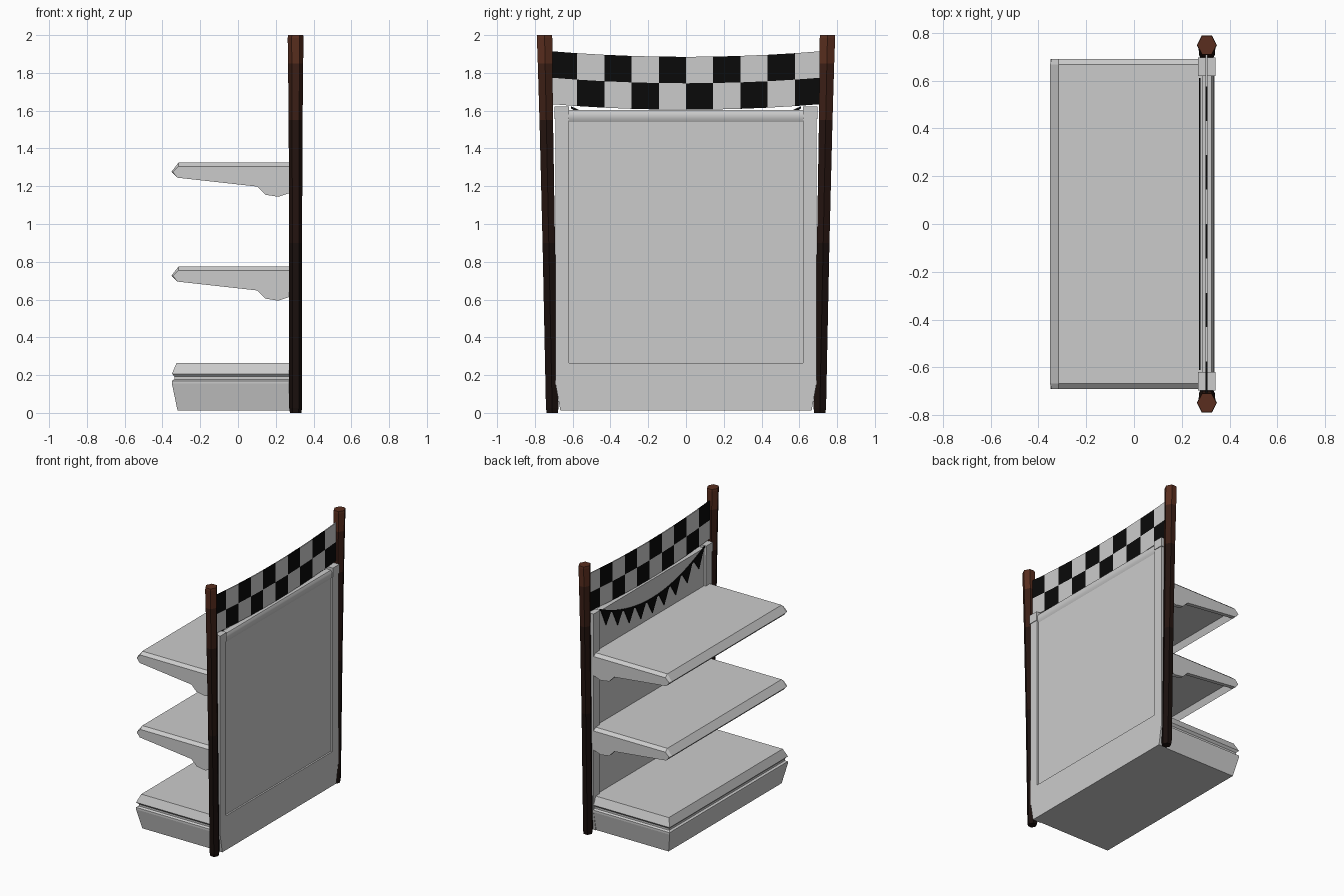
import bpy, bmesh, math

if "Cube" in bpy.data.objects:
    bpy.data.objects.remove(bpy.data.objects["Cube"])


def material(name, rgb):
    m = bpy.data.materials.new(name)
    m.diffuse_color = (*rgb, 1)
    m.use_nodes = True
    m.node_tree.nodes["Principled BSDF"].inputs["Base Color"].default_value = m.diffuse_color
    return m


BLACK = material("black_cloth", (0.003, 0.003, 0.003))
WOOD = [material("wood_dark", (0.010, 0.005, 0.004)),
        material("wood_mid", (0.018, 0.007, 0.005)),
        material("wood_light", (0.045, 0.014, 0.008)),
        material("wood_top", (0.10, 0.027, 0.013))]


def make(name, verts, faces, mats=(), thickness=0):
    """Mesh object; open sheets get a thickness around their mid plane."""
    me = bpy.data.meshes.new(name)
    me.from_pydata(verts, [], faces)
    for m in mats:
        me.materials.append(m)
    bm = bmesh.new()
    bm.from_mesh(me)
    bmesh.ops.recalc_face_normals(bm, faces=bm.faces)
    bm.to_mesh(me)
    bm.free()
    ob = bpy.data.objects.new(name, me)
    bpy.context.collection.objects.link(ob)
    if thickness:
        mod = ob.modifiers.new("cloth_thickness", 'SOLIDIFY')
        mod.thickness = thickness
        mod.offset = 0
    return ob


def loft(name, rings, mats=()):
    """Skin equal-sized rings of points and cap both ends."""
    n = len(rings[0])
    verts = [p for r in rings for p in r]
    faces = [(k * n + i, k * n + (i + 1) % n, (k + 1) * n + (i + 1) % n, (k + 1) * n + i)
             for k in range(len(rings) - 1) for i in range(n)]
    faces += [tuple(range(n)), tuple(range(len(verts) - n, len(verts)))]
    return make(name, verts, faces, mats)


def smooth(ob, degrees):
    bpy.ops.object.select_all(action='DESELECT')
    bpy.context.view_layer.objects.active = ob
    ob.select_set(True)
    bpy.ops.object.shade_smooth_by_angle(angle=math.radians(degrees))


def rect(x0, x1, y0, y1, z):
    return [(x0, y0, z), (x1, y0, z), (x1, y1, z), (x0, y1, z)]


def box(name, x0, x1, y0, y1, z0, z1):
    return loft(name, [rect(x0, x1, y0, y1, z0), rect(x0, x1, y0, y1, z1)])


# Base plinth with a groove around front and sides
steps = [(0.03, 0.012), (0, 0.155), (0, 0.17), (0.014, 0.178),
         (0.014, 0.192), (0, 0.207), (0.025, 0.265)]
loft("base_plinth", [rect(-0.35 + i, 0.28, -0.69 + i, 0.69 - i, z) for i, z in steps])

# Lower back skirt, tapered at the bottom
loft("back_skirt", [rect(0.272, 0.337, -w, w, z)
                    for w, z in ((0.665, 0.012), (0.69, 0.15), (0.69, 0.265))])

# Back panel, side posts and post caps
box("back_panel", 0.285, 0.325, -0.63, 0.63, 0.25, 1.57)
for s, side in ((-1, "near"), (1, "far")):
    a, b = sorted((s * 0.62, s * 0.69))
    box("post_" + side, 0.272, 0.337, a, b, 0.26, 1.56)
    a, b = sorted((s * 0.62, s * 0.696))
    box("post_cap_" + side, 0.268, 0.342, a, b, 1.555, 1.622)

# Slim top rail, flush with the panel front and softly rounded at the back
rail_profile = [(0.285, 1.54), (0.325, 1.54), (0.333, 1.556), (0.335, 1.572),
                (0.333, 1.588), (0.325, 1.603), (0.285, 1.603)]
rail = loft("top_rail", [[(x, y, z) for x, z in rail_profile] for y in (-0.63, 0.63)])
smooth(rail, 35)

# Shelves: folded tray with a front lip, carried by a bracket plate at each end
tray = [(0.29, 0), (-0.315, 0), (-0.352, -0.048), (-0.32, -0.08), (-0.30, -0.035), (0.29, -0.035)]
bracket = [(0.29, 0), (-0.315, 0), (-0.352, -0.048), (-0.32, -0.08), (0.103, -0.127),
           (0.145, -0.17), (0.214, -0.181), (0.29, -0.155)]
bracket_outer = [(0.29, -0.02), (-0.315, -0.02), (-0.345, -0.05)] + bracket[3:]
for name, top in (("lower_shelf", 0.775), ("upper_shelf", 1.325)):
    loft(name, [[(x, y, top + z) for x, z in tray] for y in (-0.667, 0.667)])
    for s, side in ((-1, "near"), (1, "far")):
        loft(name + "_bracket_" + side,
             [[(x, s * y, top + z) for x, z in prof]
              for y, prof in ((0.66, bracket), (0.667, bracket), (0.69, bracket_outer))])

# Leaning six-sided wooden poles, lighter towards the top
pole_rings = [(0, 0.030), (0.025, 0.034), (0.9, 0.034), (1.55, 0.037),
              (1.85, 0.040), (1.985, 0.042), (2.0, 0.040)]
shade = [0, 0, 1, 2, 3, 3]
for s, side in ((-1, "near"), (1, "far")):
    rings = []
    for z, r in pole_rings:
        cy = s * (0.708 + 0.041 * z / 2)
        rings.append([(0.305 + r * math.cos(i * math.pi / 3),
                       cy + 1.12 * r * math.sin(i * math.pi / 3), z) for i in range(6)])
    pole = loft("pole_" + side, rings, WOOD)
    for p in pole.data.polygons:
        k = p.index // 6
        p.material_index = shade[k] if k < 6 else (0 if p.center.z < 1 else 3)

# Sagging checkered banner: 10 columns by 2 rows, light and dark cloth
COLS, PITCH = 10, 0.144
for parity, name, mats in ((0, "banner_dark_squares", [BLACK]), (1, "banner_light_squares", [])):
    verts, faces = [], []
    for j in range(3):
        for i in range(COLS + 1):
            y = (i - COLS / 2) * PITCH
            verts.append((0.303, y, 1.885 - 0.14 * j + 0.03 * (y / 0.72) ** 2))
    for j in range(2):
        for i in range(COLS):
            if (i + j) % 2 == parity:
                a = j * (COLS + 1) + i
                faces.append((a, a + COLS + 1, a + COLS + 2, a + 1))
    make(name, verts, faces, mats, thickness=0.008)

# Bunting: sagging cord with triangular pennants in front of the panel
FLAGS, HALF = 9, 0.61


def cord_z(y):
    return 1.618 - 0.15 * (1 - (y / HALF) ** 2)


verts, faces = [], []
for i in range(FLAGS):
    y0 = -HALF + 2 * HALF * i / FLAGS + 0.008
    y1 = -HALF + 2 * HALF * (i + 1) / FLAGS - 0.008
    ym, n = (y0 + y1) / 2, len(verts)
    verts += [(0.276, y0, cord_z(y0)), (0.276, y1, cord_z(y1)), (0.274, ym, cord_z(ym) - 0.105)]
    faces.append((n, n + 1, n + 2))
make("bunting_pennants", verts, faces, [BLACK], thickness=0.006)

cord_rings = []
for i in range(2 * FLAGS + 1):
    y = -HALF + HALF * i / FLAGS
    z = cord_z(y)
    cord_rings.append([(0.273, y, z - 0.006), (0.279, y, z - 0.006),
                       (0.279, y, z + 0.006), (0.273, y, z + 0.006)])
loft("bunting_cord", cord_rings, [BLACK])
